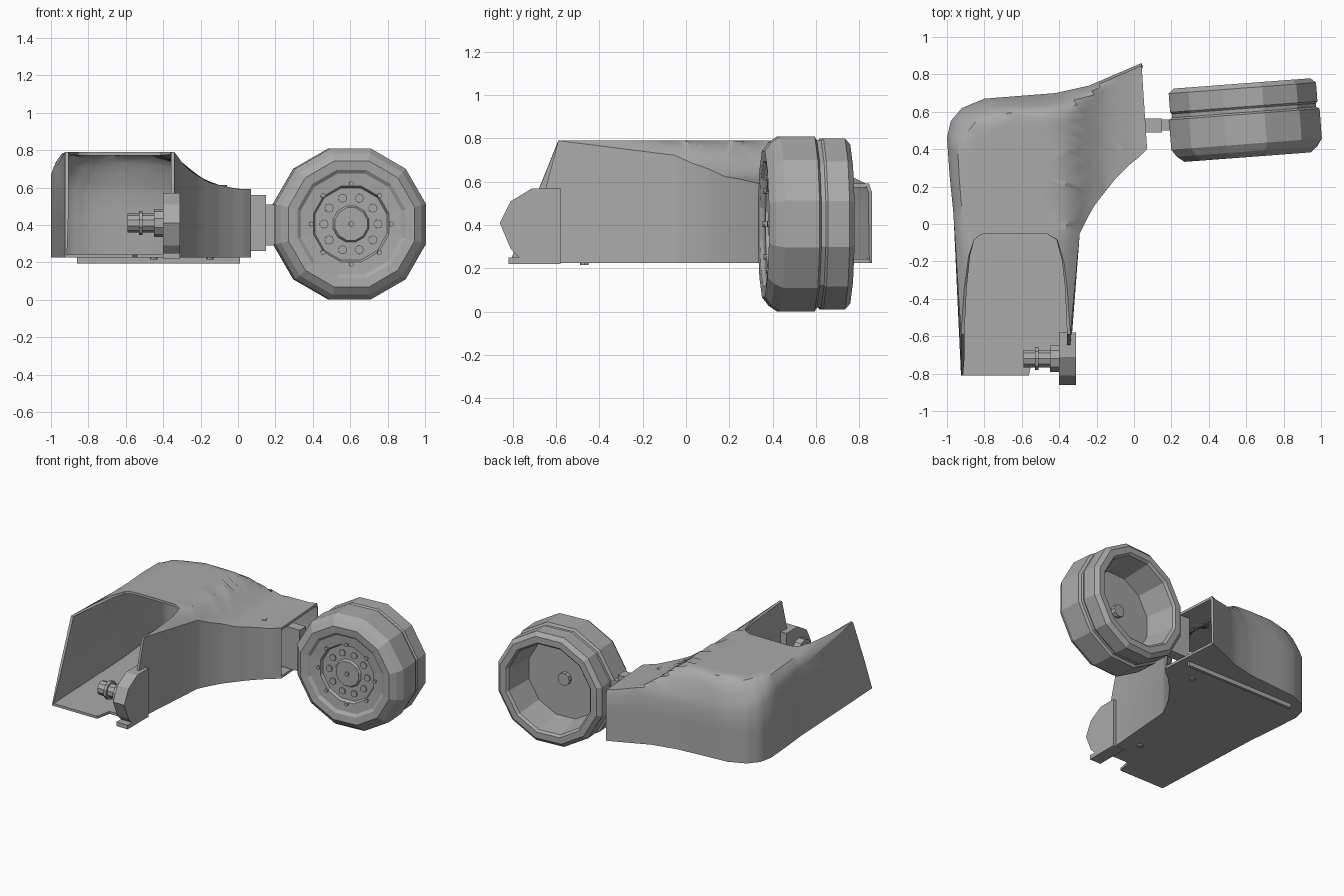
import bpy, bmesh, math
from mathutils import Matrix, Vector

cube = bpy.data.objects.get("Cube")
if cube:
    bpy.data.objects.remove(cube, do_unlink=True)

GREY = (0.4, 0.4, 0.4, 1)
mat = bpy.data.materials.new("plain_grey")
mat.use_nodes = True
mat.diffuse_color = GREY
mat.node_tree.nodes["Principled BSDF"].inputs["Base Color"].default_value = GREY


def finish(name, bm, smooth=None, thickness=0):
    bmesh.ops.remove_doubles(bm, verts=bm.verts, dist=0.0005)
    bmesh.ops.recalc_face_normals(bm, faces=bm.faces)
    mesh = bpy.data.meshes.new(name)
    bm.to_mesh(mesh)
    bm.free()
    mesh.materials.append(mat)
    ob = bpy.data.objects.new(name, mesh)
    bpy.context.collection.objects.link(ob)
    bpy.ops.object.select_all(action='DESELECT')
    ob.select_set(True)
    bpy.context.view_layer.objects.active = ob
    if thickness:
        mod = ob.modifiers.new("wall", 'SOLIDIFY')
        mod.thickness = thickness
        mod.offset = -1
        bpy.ops.object.modifier_apply(modifier=mod.name)
    if smooth:
        bpy.ops.object.shade_smooth_by_angle(angle=math.radians(smooth))
    return ob


def lathe(name, profile, sides, matrix, turn=0.0):
    """Spin a (depth, radius) profile about the local z axis."""
    bm = bmesh.new()
    rings = []
    for t, r in profile:
        angles = [turn + math.tau * k / sides for k in range(sides)]
        rings.append([bm.verts.new(matrix @ Vector((r * math.cos(a), r * math.sin(a), t)))
                      for a in angles])
    for a, b in zip(rings, rings[1:]):
        for k in range(sides):
            n = (k + 1) % sides
            bm.faces.new((a[k], a[n], b[n], b[k]))
    return finish(name, bm)


def rod(name, radius, length, sides, matrix):
    h = length / 2
    return lathe(name, [(-h, 0), (-h, radius), (h, radius), (h, 0)], sides, matrix)


def prism(name, points, low, high):
    """Extrude a side outline of (y, z) points along x."""
    bm = bmesh.new()
    ends = [[bm.verts.new((x, y, z)) for y, z in points] for x in (low, high)]
    bm.faces.new(ends[0])
    bm.faces.new(ends[1])
    for k in range(len(points)):
        n = (k + 1) % len(points)
        bm.faces.new((ends[0][k], ends[0][n], ends[1][n], ends[1][k]))
    return finish(name, bm)


def lerp(a, b, t):
    return a + (b - a) * t


# Height of the roof as it falls towards the wheel side
FALL = [(-2, .79), (-.36, .79), (-.32, .75), (-.25, .685), (-.15, .625), (0, .592), (1, .58)]


def fall(x):
    for (x0, z0), (x1, z1) in zip(FALL, FALL[1:]):
        if x <= x1:
            return lerp(z0, z1, (x - x0) / (x1 - x0))


# Bent housing: outer xy, inner xy, outer edge height, width of the edge slope
STATIONS = [
    (-.925, -.6, -.34, -.57, .79, .05), (-.965, .05, -.29, -.05, .72, .06),
    (-.985, .25, -.25, .03, .71, .07), (-1.0, .46, -.21, .10, .67, .09),
    (-.98, .55, -.18, .14, .62, .12), (-.92, .62, -.14, .19, .58, .15),
    (-.8, .67, -.10, .24, .57, .17), (-.42, .70, -.06, .28, .57, .16),
    (-.24, .74, -.02, .32, .57, .12), (-.1, .80, .03, .36, .56, .05),
    (.04, .86, .07, .40, .55, .03)]
FRACTIONS = [0, .03, .07, .12, .18, .25, .35, .5, .62, .66, .78, .88, .94, .97, 1]
FLOOR, MIDDLE = .225, .45

rows = [STATIONS[0]]
for a, b in zip(STATIONS, STATIONS[1:]):
    steps = 3
    rows += [tuple(lerp(p, q, k / steps) for p, q in zip(a, b)) for k in range(1, steps + 1)]
# The first span stays whole so that the mouth cut stays clean
rows = [rows[0]] + rows[3:]

bm = bmesh.new()
rings = []
for i, (ox, oy, ix, iy, edge, rise) in enumerate(rows):
    width = math.hypot(ix - ox, iy - oy)
    roof, floor = [], []
    for f in FRACTIONS:
        x, y = lerp(ox, ix, f), lerp(oy, iy, f)
        s = min(1, f * width / rise)
        z = min(fall(x), lerp(edge, .79, s * (2 - s)))
        fy = y
        if i == 0:
            y = -.05 - .54 * abs(2 * f - 1) ** 10
            z = .79
            fy = -.81 if f <= .62 else -.70
        roof.append((x, y, z))
        floor.append((x, fy, FLOOR))
    inner = (ix, -.68 if i == 0 else iy, MIDDLE)
    outer = (ox, -.727 if i == 0 else oy, MIDDLE)
    rings.append([bm.verts.new(p) for p in roof + [inner] + floor[::-1] + [outer]])
for a, b in zip(rings, rings[1:]):
    for k in range(len(a)):
        n = (k + 1) % len(a)
        bm.faces.new((a[k], a[n], b[n], b[k]))
finish("housing_shell", bm, smooth=35, thickness=.018)

# Thick cheek at the front of the inner wall
prism("front_cheek", [(-.58, .57), (-.71, .57), (-.81, .51), (-.86, .41), (-.81, .29),
                      (-.77, .25), (-.82, .25), (-.82, .22), (-.58, .22)], -.40, -.31)

# Rail under the floor
prism("floor_rail", [(.56, .195), (.58, .195), (.58, .23), (.56, .23)], -.86, .01)

# Arm that carries the wheel
prism("wheel_arm", [(.49, .26), (.565, .26), (.565, .56), (.49, .56)], .0, .15)
prism("arm_tip", [(.50, .29), (.56, .29), (.56, .51), (.50, .51)], .15, .24)

# Pin and collar on the cheek
along_x = Matrix.Rotation(math.pi / 2, 4, 'Y')
for name, x, radius, length in (("cheek_pin", -.49, .05, .2), ("pin_collar", -.52, .065, .02),
                                ("pin_cap", -.425, .075, .05)):
    rod(name, radius, length, 10, Matrix.Translation((x, -.72, .41)) @ along_x)

# Small screws under the floor and on the roof
for x, y, z in ((-.45, -.47, .222), (-.15, .42, .222), (-.08, .41, .605)):
    rod("housing_screw", .02, .015, 8, Matrix.Translation((x, y, z)))

# Wheel: tyre, stepped front face and deep hollow back
wheel = (Matrix.Translation((.592, .557, .405)) @ Matrix.Rotation(math.radians(4.3), 4, 'Z')
         @ Matrix.Rotation(-math.pi / 2, 4, 'X'))
lathe("wheel", [(-.17, 0), (-.17, .09), (-.155, .1), (-.155, .2), (-.175, .21), (-.18, .28),
                (-.195, .3), (-.2, .35), (-.17, .39), (-.13, .418), (.03, .418), (.04, .4),
                (.06, .4), (.07, .409), (.17, .409), (.195, .38), (.195, .335), (.18, .32),
                (-.03, .29), (-.03, 0)], 12, wheel, math.pi / 12)
for name, count, ring, radius, depth in (("rim_bolt", 8, .215, .013, -.18),
                                         ("hub_stud", 10, .145, .024, -.155)):
    for k in range(count):
        a = math.tau * k / count
        rod(name, radius, .016, 8,
            wheel @ Matrix.Translation((ring * math.cos(a), ring * math.sin(a), depth)))
rod("front_axle_cap", .015, .02, 8, wheel @ Matrix.Translation((0, 0, -.172)))
rod("back_axle_cap", .045, .04, 10, wheel @ Matrix.Translation((0, 0, -.02)))
